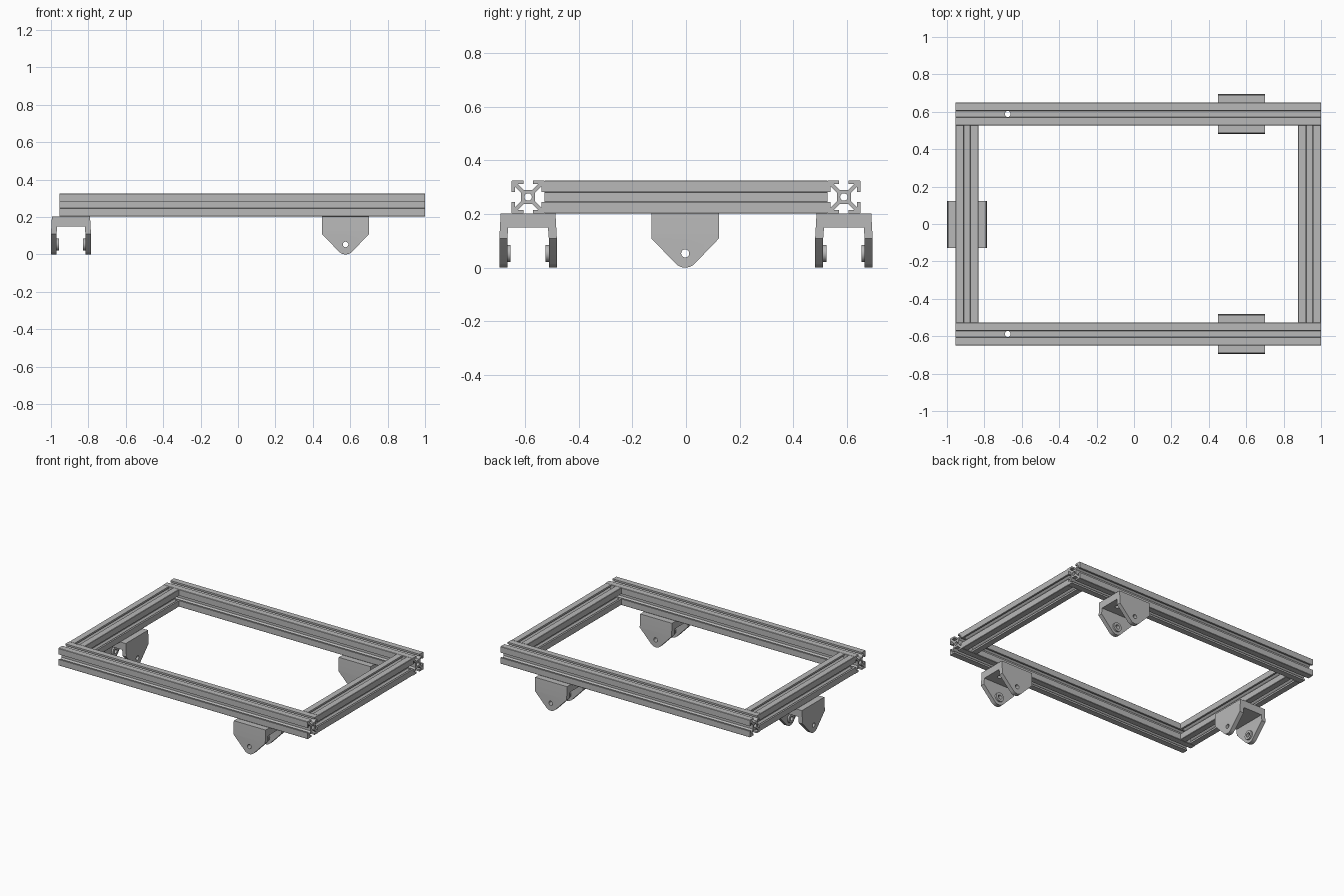
import bpy, bmesh, math
from mathutils import Matrix, Vector

if "Cube" in bpy.data.objects:
    bpy.data.objects.remove(bpy.data.objects["Cube"])

grey = bpy.data.materials.new("aluminium grey")
grey.use_nodes = True
colour = (0.48, 0.48, 0.48, 1)
grey.diffuse_color = colour
grey.node_tree.nodes["Principled BSDF"].inputs["Base Color"].default_value = colour

HALF = 0.0615     # half width of a rail
RAIL_Z = 0.263    # rail centre height
SIDE = 0.588      # side rail offset from the middle
ALONG_X = Matrix(((0, 0, 1), (1, 0, 0), (0, 1, 0))).to_4x4()   # profile in yz
ALONG_Y = Matrix.Rotation(math.pi / 2, 4, "Z") @ ALONG_X       # profile in xz


def circle(r, cx=0, cy=0, n=24):
    return [(cx + r * math.cos(2 * math.pi * i / n),
             cy + r * math.sin(2 * math.pi * i / n)) for i in range(n)]


def prism(name, loops, length, matrix):
    """Extrude an outline with optional holes, centred along its axis."""
    bm = bmesh.new()
    edges = []
    for loop in loops:
        vs = [bm.verts.new((u, v, -length / 2)) for u, v in loop]
        edges += [bm.edges.new((vs[i - 1], vs[i])) for i in range(len(vs))]
    bmesh.ops.triangle_fill(bm, edges=edges, use_beauty=True, use_dissolve=False)
    ext = bmesh.ops.extrude_face_region(bm, geom=bm.faces[:])
    moved = [g for g in ext["geom"] if isinstance(g, bmesh.types.BMVert)]
    bmesh.ops.translate(bm, verts=moved, vec=Vector((0, 0, length)))
    bm.transform(matrix)
    bmesh.ops.recalc_face_normals(bm, faces=bm.faces[:])
    mesh = bpy.data.meshes.new(name)
    bm.to_mesh(mesh)
    bm.free()
    mesh.materials.append(grey)
    ob = bpy.data.objects.new(name, mesh)
    bpy.context.collection.objects.link(ob)
    return ob


def boolean(ob, cutter, operation):
    mod = ob.modifiers.new("cut", "BOOLEAN")
    mod.operation, mod.object, mod.solver = operation, cutter, "EXACT"
    bpy.context.view_layer.objects.active = ob
    bpy.ops.object.modifier_apply(modifier=mod.name)
    bpy.data.objects.remove(cutter)


def smooth(ob):
    bpy.ops.object.select_all(action="DESELECT")
    ob.select_set(True)
    bpy.context.view_layer.objects.active = ob
    bpy.ops.object.shade_smooth_by_angle(angle=math.radians(25))


# T-slot section: one eighth, mirrored over the diagonal, turned four times
eighth = [(0.026, 0.016), (0.049, 0.039), (0.049, 0.018), (HALF, 0.018), (HALF, 0.059)]
quarter = eighth + [(v, u) for u, v in reversed(eighth)]
section = []
for k in range(4):
    c, s = round(math.cos(k * math.pi / 2)), round(math.sin(k * math.pi / 2))
    section += [(c * u - s * v, s * u + c * v) for u, v in quarter]
slotted = [section, circle(0.014, n=16)]

# Long side rails, each with one vertical drilled hole
for name, y in (("right_side_rail", -SIDE), ("left_side_rail", SIDE)):
    rail = prism(name, slotted, 1.955, Matrix.Translation((0.0225, y, RAIL_Z)) @ ALONG_X)
    drill = prism("drill", [circle(0.016)], 1, Matrix.Translation((-0.675, y, RAIL_Z)))
    boolean(rail, drill, "DIFFERENCE")
    smooth(rail)

# Cross rails between them
for name, x in (("rear_cross_rail", -0.893), ("front_cross_rail", 0.938)):
    smooth(prism(name, slotted, 2 * (SIDE - HALF),
                 Matrix.Translation((x, 0, RAIL_Z)) @ ALONG_Y))

# Bracket: flared channel trimmed to a rounded, pointed side outline
TOP = RAIL_Z - HALF
half_channel = [(0.102, TOP), (0.107, 0.11), (0.107, -0.01),
                (0.077, -0.01), (0.077, 0.11), (0.074, 0.15)]
channel = half_channel + [(-u, v) for u, v in reversed(half_channel)]
tip = [(0.05 * math.sin(a), 0.05 - 0.05 * math.cos(a))
       for a in (math.radians(d) for d in range(-45, 46, 9))]
outline = [(-0.125, TOP + 0.01), (-0.125, 0.108)] + tip + [(0.125, 0.108), (0.125, TOP + 0.01)]


def bracket(name, place):
    body = prism(name, [channel], 0.3, place @ ALONG_X)
    trim = prism("trim", [outline, circle(0.015, 0, 0.053)], 0.4, place @ ALONG_Y)
    boolean(body, trim, "INTERSECT")
    for x in (-0.06, 0.06):
        boolean(body, prism("drill", [circle(0.014)], 0.5,
                            place @ Matrix.Translation((x, 0, TOP))), "DIFFERENCE")
    smooth(body)
    # Raised rings on the inner faces around the pin holes
    for side, label in ((-1, "a"), (1, "b")):
        ring = prism(name + "_pin_boss_" + label,
                     [circle(0.032, 0, 0.053), circle(0.015, 0, 0.053)], 0.014,
                     place @ Matrix.Translation((0, side * 0.072, 0)) @ ALONG_Y)
        smooth(ring)


bracket("right_bracket", Matrix.Translation((0.575, -SIDE, 0)))
bracket("left_bracket", Matrix.Translation((0.575, SIDE, 0)))
bracket("rear_bracket", Matrix.Translation((-0.893, -0.003, 0)) @ Matrix.Rotation(math.pi / 2, 4, "Z"))
